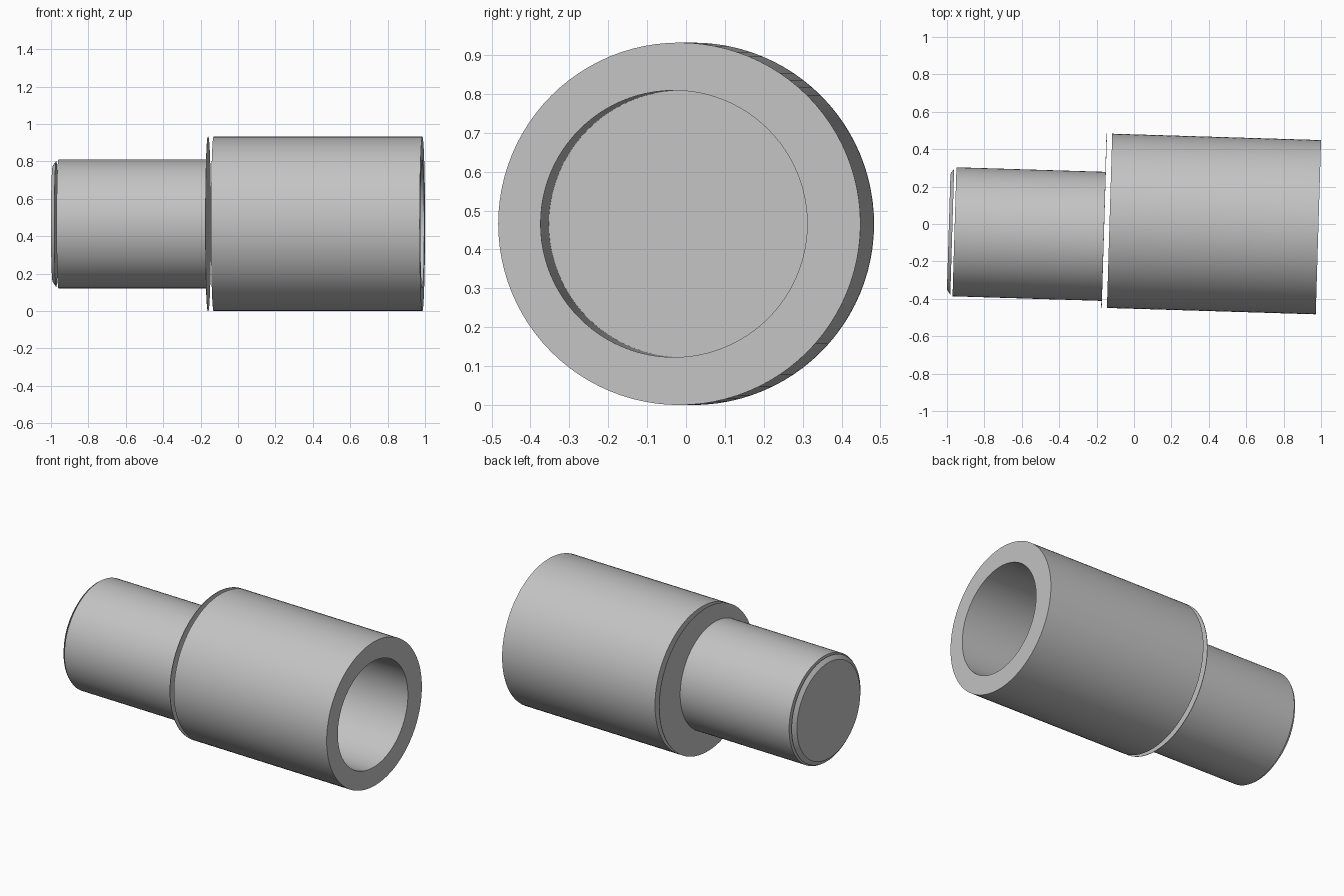
import bpy
import bmesh
import math

if "Cube" in bpy.data.objects:
    bpy.data.objects.remove(bpy.data.objects["Cube"], do_unlink=True)

SEGMENTS = 96
TILT = math.radians(-1.75)   # the whole axis is turned slightly about z
AXIS_Z = 0.466
SLEEVE_R, SLEEVE_Y = 0.466, 0.013
BORE_R, BORE_Y = 0.343, -0.001
PIN_R, PIN_Y = 0.345, -0.071

grey = bpy.data.materials.new("plain grey")
grey.use_nodes = True
colour = (0.55, 0.55, 0.55, 1)
grey.diffuse_color = colour
grey.node_tree.nodes["Principled BSDF"].inputs["Base Color"].default_value = colour


def turned_part(name, rings):
    """Loft circles (x, radius, y offset) along the axis and cap both ends."""
    bm = bmesh.new()
    loops = []
    for x, radius, y in rings:
        angles = [math.tau * i / SEGMENTS for i in range(SEGMENTS)]
        loops.append([bm.verts.new((x, y + radius * math.cos(a), radius * math.sin(a)))
                      for a in angles])
    for a, b in zip(loops, loops[1:]):
        for i in range(SEGMENTS):
            j = (i + 1) % SEGMENTS
            bm.faces.new((a[i], a[j], b[j], b[i]))
    bm.faces.new(loops[0])
    bm.faces.new(loops[-1])
    bmesh.ops.recalc_face_normals(bm, faces=bm.faces)
    mesh = bpy.data.meshes.new(name)
    bm.to_mesh(mesh)
    bm.free()
    mesh.materials.append(grey)
    obj = bpy.data.objects.new(name, mesh)
    obj.location.z = AXIS_Z
    obj.rotation_euler.z = TILT
    bpy.context.collection.objects.link(obj)
    bpy.ops.object.select_all(action="DESELECT")
    obj.select_set(True)
    bpy.context.view_layer.objects.active = obj
    bpy.ops.object.shade_smooth_by_angle(angle=math.radians(25))


# Wide sleeve with a blind bore
turned_part("sleeve", [(-0.131, SLEEVE_R, SLEEVE_Y), (0.986, SLEEVE_R, SLEEVE_Y),
                       (0.986, BORE_R, BORE_Y), (0.29, BORE_R, BORE_Y)])

# Thin shoulder disc, set just clear of the sleeve
turned_part("shoulder_disc", [(-0.162, SLEEVE_R, SLEEVE_Y), (-0.159, SLEEVE_R, SLEEVE_Y)])

# Narrow pin, off-centre from the sleeve, and its chamfered tip
turned_part("pin", [(-0.958, PIN_R, PIN_Y), (-0.162, PIN_R, PIN_Y)])
turned_part("pin_tip", [(-0.989, 0.31, PIN_Y), (-0.97, 0.337, PIN_Y)])
